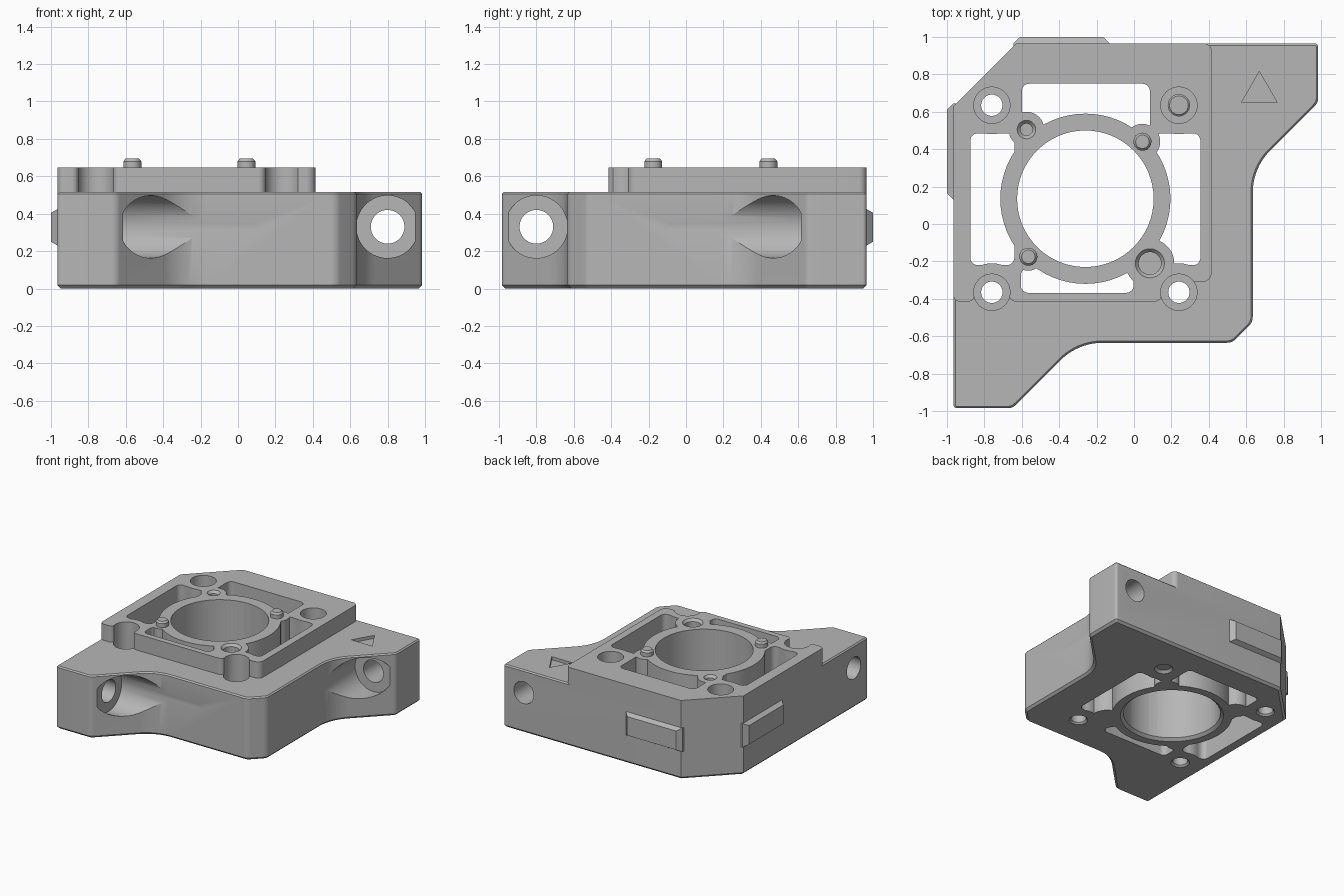
import bpy
import bmesh
import math
from mathutils import Vector, Matrix

cube = bpy.data.objects.get("Cube")
if cube:
    bpy.data.objects.remove(cube, do_unlink=True)

grey = bpy.data.materials.new("plain_grey")
grey.use_nodes = True
GREY = (0.47, 0.47, 0.47, 1)
grey.diffuse_color = GREY
grey.node_tree.nodes["Principled BSDF"].inputs["Base Color"].default_value = GREY


def make(name, bm):
    bmesh.ops.recalc_face_normals(bm, faces=bm.faces[:])
    mesh = bpy.data.meshes.new(name)
    bm.to_mesh(mesh)
    bm.free()
    mesh.materials.append(grey)
    obj = bpy.data.objects.new(name, mesh)
    bpy.context.collection.objects.link(obj)
    return obj


def rounded(points, steps=10):
    """Corner list (x, y, radius) turned into a filleted outline."""
    out = []
    n = len(points)
    for i, (x, y, r) in enumerate(points):
        p = Vector((x, y))
        if r == 0:
            out.append(p)
            continue
        a = (Vector(points[i - 1][:2]) - p).normalized()
        b = (Vector(points[(i + 1) % n][:2]) - p).normalized()
        half = a.angle(b) / 2
        centre = p + (a + b).normalized() * r / math.sin(half)
        start = p + a * r / math.tan(half) - centre
        end = p + b * r / math.tan(half) - centre
        turn = math.atan2(start.x * end.y - start.y * end.x, start.dot(end))
        for k in range(steps + 1):
            t = turn * k / steps
            c, s = math.cos(t), math.sin(t)
            out.append(centre + Vector((c * start.x - s * start.y, s * start.x + c * start.y)))
    return out


def prism(name, points, z0, z1, bevel_top=0, bevel_bottom=0):
    bm = bmesh.new()
    base = bm.faces.new([bm.verts.new((p.x, p.y, z0)) for p in rounded(points)])
    ext = bmesh.ops.extrude_face_region(bm, geom=[base], use_keep_orig=True)
    for v in ext["geom"]:
        if isinstance(v, bmesh.types.BMVert):
            v.co.z = z1
    bmesh.ops.recalc_face_normals(bm, faces=bm.faces[:])
    for z, w in ((z1, bevel_top), (z0, bevel_bottom)):
        if w:
            rim = [e for e in bm.edges if all(abs(v.co.z - z) < 1e-5 for v in e.verts)]
            bmesh.ops.bevel(bm, geom=rim, offset=w, segments=1, affect='EDGES', clamp_overlap=False)
    return make(name, bm)


def cylinder(name, a, b, r1, r2=None, sides=64):
    """Round bar or cone from point a to point b."""
    a, b = Vector(a), Vector(b)
    d = b - a
    place = Matrix.Translation((a + b) / 2) @ d.to_track_quat('Z', 'Y').to_matrix().to_4x4()
    bm = bmesh.new()
    bmesh.ops.create_cone(bm, cap_ends=True, segments=sides, radius1=r1,
                          radius2=r1 if r2 is None else r2, depth=d.length, matrix=place)
    return make(name, bm)


def combine(obj, tool, operation='DIFFERENCE'):
    mod = obj.modifiers.new("combine", 'BOOLEAN')
    mod.operation = operation
    mod.solver = 'EXACT'
    mod.object = tool
    bpy.context.view_layer.objects.active = obj
    bpy.ops.object.modifier_apply(modifier=mod.name)
    bpy.data.objects.remove(tool, do_unlink=True)


def bore(obj, x, y, z0, z1, r, r2=None):
    combine(obj, cylinder("cutter", (x, y, z0), (x, y, z1), r, r2))


TOP, DECK = 0.648, 0.515
CX, CY = -0.26, 0.135
SCREWS = [(CX + sx * 0.5, CY + sy * 0.5) for sx in (-1, 1) for sy in (-1, 1)]
PINS = [(-0.565, -0.175), (0.045, 0.44)]
SOCKETS = [(-0.575, 0.505), (0.085, -0.21)]

# Main block: half outline mirrored across the diagonal
half = [(-0.63, 0.965, 0), (-0.965, 0.63, 0), (-0.965, -0.985, 0.02), (-0.65, -0.985, 0.06),
        (-0.3, -0.635, 0.32), (0.525, -0.635, 0.07)]
outline = half[1:] + [(-y, -x, r) for x, y, r in reversed(half[1:])]
block = prism("mounting_block", outline, 0, DECK, 0.01, 0.018)

# Raised deck with notched front corners
deck = [(-0.965, -0.415, 0.035), (-0.865, -0.415, 0.035), (-0.84, -0.36, 0), (-0.68, -0.36, 0),
        (-0.655, -0.415, 0.04), (0.135, -0.415, 0.04), (0.16, -0.36, 0), (0.3, -0.31, 0),
        (0.415, -0.31, 0.05), (0.415, 0.965, 0.04), (-0.63, 0.965, 0), (-0.965, 0.63, 0)]
combine(block, prism("raised_deck", deck, 0.48, TOP), 'UNION')

# Four through pockets around the centre ring
for x0, x1, y0, y1 in ((-0.6, 0.085, 0.48, 0.75), (-0.605, -0.002, -0.368, -0.235),
                       (-0.875, -0.64, -0.22, 0.485), (0.11, 0.355, -0.22, 0.485)):
    pocket = prism("pocket_cutter", [(x0, y0, 0.04), (x1, y0, 0.04), (x1, y1, 0.04), (x0, y1, 0.04)], -0.1, 0.8)
    keep = [(CX, CY, 0.455)] + [(x, y, 0.155) for x, y in SCREWS]
    keep += [(x, y, 0.095) for x, y in PINS[1:] + SOCKETS[:1]]
    keep += [(*PINS[0], 0.075), (*SOCKETS[1], 0.13)]
    for x, y, r in keep:
        bore(pocket, x, y, -0.2, 0.9, r)
    combine(block, pocket)

# Centre bore with a chamfered lower rim
bore(block, CX, CY, -0.1, 0.8, 0.365)
bore(block, CX, CY, -0.01, 0.025, 0.4, 0.36)

# Counterbored vertical screw holes
for x, y in SCREWS:
    bore(block, x, y, -0.1, 0.4, 0.057)
    bore(block, x, y, 0.2, 0.8, 0.097)
    bore(block, x, y, -0.01, 0.02, 0.08, 0.05)

# Blind sockets in the deck
for (x, y), r in zip(SOCKETS, (0.032, 0.06)):
    bore(block, x, y, 0.54, 0.8, r)
    bore(block, x, y, TOP - 0.02, TOP + 0.02, r, r + 0.035)

# Side bolt holes with open counterbores in the two lobes
combine(block, cylinder("cutter", (0.8, 0.4, 0.33), (0.8, 1.2, 0.33), 0.09))
combine(block, cylinder("cutter", (0.8, -0.1, 0.33), (0.8, 0.615, 0.33), 0.167))
combine(block, cylinder("cutter", (-0.4, -0.8, 0.33), (-1.2, -0.8, 0.33), 0.09))
combine(block, cylinder("cutter", (0.1, -0.8, 0.33), (-0.615, -0.8, 0.33), 0.167))

# Engraved triangle mark
combine(block, prism("cutter", [(0.575, 0.65, 0), (0.765, 0.65, 0), (0.67, 0.815, 0)], DECK - 0.025, 0.6))


# Bevelled locating rails on the back and right walls
def rail(name, swap):
    bm = bmesh.new()
    rings = []
    for y, x0, x1, z0, z1 in ((0.95, -0.645, -0.13, 0.23, 0.425), (0.965, -0.645, -0.13, 0.23, 0.425),
                              (1.0, -0.61, -0.165, 0.25, 0.405)):
        ring = [(x0, y, z0), (x1, y, z0), (x1, y, z1), (x0, y, z1)]
        rings.append([bm.verts.new((-b, -a, c) if swap else (a, b, c)) for a, b, c in ring])
    bm.faces.new(rings[0])
    bm.faces.new(rings[-1])
    for low, high in zip(rings, rings[1:]):
        for i in range(4):
            j = (i + 1) % 4
            bm.faces.new((low[i], low[j], high[j], high[i]))
    return make(name, bm)


rail("back_rail", False)
rail("right_rail", True)

# Locating pins with a chamfered tip
parts = [block]
for name, (x, y) in zip(("front_pin", "back_pin"), PINS):
    pin = cylinder(name, (x, y, 0.6), (x, y, 0.68), 0.048, sides=32)
    combine(pin, cylinder("tip", (x, y, 0.68), (x, y, 0.694), 0.048, 0.036, 32), 'UNION')
    parts.append(pin)

bpy.ops.object.select_all(action='DESELECT')
for part in parts:
    part.select_set(True)
bpy.context.view_layer.objects.active = block
bpy.ops.object.shade_smooth_by_angle(angle=math.radians(25))
